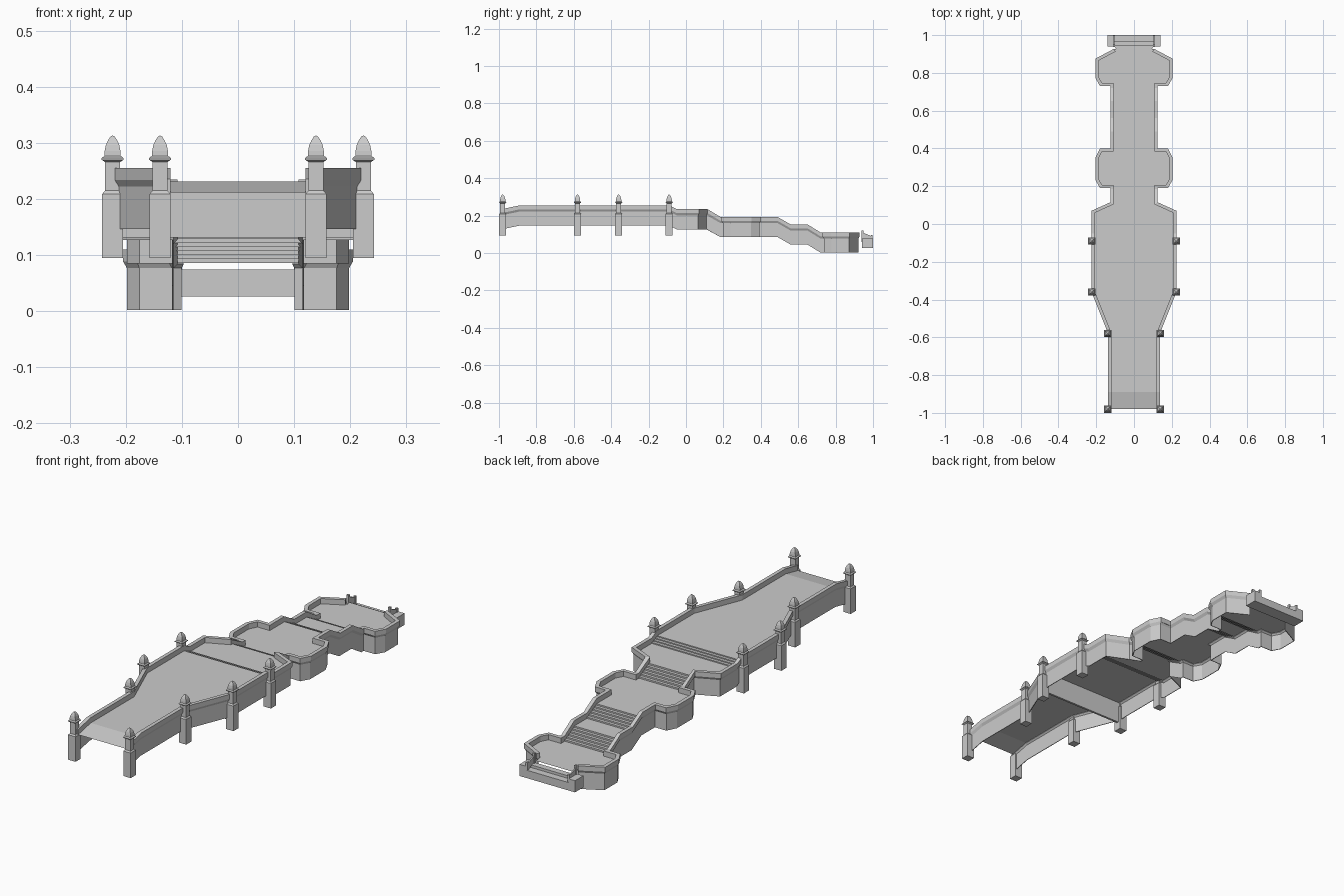
import bpy, bmesh
from mathutils import Vector

if "Cube" in bpy.data.objects:
    bpy.data.objects.remove(bpy.data.objects["Cube"])

stone = bpy.data.materials.new("pale_stone")
stone.use_nodes = True
stone.diffuse_color = (0.6, 0.6, 0.6, 1)
stone.node_tree.nodes["Principled BSDF"].inputs["Base Color"].default_value = (0.6, 0.6, 0.6, 1)


def finish(name, bm, mirror=False, fix=True):
    if fix:
        bmesh.ops.recalc_face_normals(bm, faces=bm.faces)
    mesh = bpy.data.meshes.new(name)
    bm.to_mesh(mesh)
    bm.free()
    mesh.materials.append(stone)
    obj = bpy.data.objects.new(name, mesh)
    bpy.context.collection.objects.link(obj)
    if mirror:
        obj.modifiers.new("mirror", 'MIRROR').use_mirror_merge = False
    return obj


def skin(bm, rings, closed=True):
    """Join successive rings of points with quads."""
    rows = [[bm.verts.new(p) for p in r] for r in rings]
    n = len(rows[0])
    for a, b in zip(rows, rows[1:]):
        for i in range(n if closed else n - 1):
            j = (i + 1) % n
            bm.faces.new((a[i], a[j], b[j], b[i]))
    return rows


def box(bm, x0, x1, y0, y1, z0, z1):
    rows = skin(bm, [[(x0, y0, z), (x1, y0, z), (x1, y1, z), (x0, y1, z)] for z in (z0, z1)])
    for r in rows:
        bm.faces.new(r)


# Half plan of the walkway (x, y) and height of the coping along y
PLAN = [(.137, -.98), (.137, -.58), (.225, -.36), (.225, .07), (.125, .115),
        (.125, .19), (.18, .19), (.205, .235), (.205, .35), (.18, .40), (.125, .40),
        (.125, .73), (.18, .73), (.205, .775), (.205, .875), (.105, .928)]
TOP = [(-.98, .236), (-.89, .255), (-.09, .255), (-.05, .235), (.115, .235), (.185, .193),
       (.49, .193), (.56, .153), (.65, .153), (.72, .110), (.94, .110)]
FLIGHTS = {(-.09, -.05): 4, (.115, .185): 6, (.49, .56): 6, (.65, .72): 6}
FLOOR_DROP = .024
WALL_HEIGHT = .108


def top_at(y):
    for (y0, z0), (y1, z1) in zip(TOP, TOP[1:]):
        if y <= y1:
            return z0 + (z1 - z0) * (y - y0) / (y1 - y0)
    return TOP[-1][1]


def subdivide(extra):
    """Plan points with additional points at the given y values."""
    out = [PLAN[0]]
    for (x0, y0), (x1, y1) in zip(PLAN, PLAN[1:]):
        for y in sorted(extra):
            if y0 + 1e-4 < y < y1 - 1e-4:
                out.append((x0 + (x1 - x0) * (y - y0) / (y1 - y0), y))
        out.append((x1, y1))
    return out


# Parapet walls: a moulded section swept along the half plan with mitred corners
path = [Vector(p) for p in subdivide([y for y, z in TOP])]
rings = []
for i, p in enumerate(path):
    dirs = []
    if i > 0:
        dirs.append((p - path[i - 1]).normalized())
    if i < len(path) - 1:
        dirs.append((path[i + 1] - p).normalized())
    normals = [Vector((d.y, -d.x)) for d in dirs]
    miter = sum(normals, Vector((0, 0))).normalized()
    miter /= miter.dot(normals[0])
    t = top_at(p.y)
    section = [(0, 0), (0, -.021), (-.007, -.033), (-.007, -WALL_HEIGHT),
               (-.010, -WALL_HEIGHT), (-.010, -.033), (-.017, -.026), (-.017, 0)]
    rings.append([(*(p + miter * o), max(t + dz, 0)) for o, dz in section])
bm = bmesh.new()
rows = skin(bm, rings)
bm.faces.new(rows[0])
bm.faces.new(rows[-1])
finish("parapet_wall", bm, mirror=True)

# Walking surface: ramp, terraces and stair flights in one sheet
steps = {}
for (y0, y1), n in FLIGHTS.items():
    za, zb = top_at(y0) - FLOOR_DROP, top_at(y1) - FLOOR_DROP
    for k in range(n):
        y = y0 + (y1 - y0) * k / (n - 1)
        steps[round(y, 4)] = (za + (zb - za) * k / n, za + (zb - za) * (k + 1) / n)
marks = [y for y, z in TOP] + list(steps)
rows = []
for x, y in subdivide(sorted(set(round(m, 4) for m in marks))):
    levels = steps.get(round(y, 4), (top_at(y) - FLOOR_DROP,))
    for z in levels:
        rows.append((x - .009, y, z))
rows.append((.105, .945, rows[-1][2]))
bm = bmesh.new()
prev = None
for x, y, z in rows:
    cur = [bm.verts.new((-x, y, z)), bm.verts.new((x, y, z))]
    if prev and (abs(prev[0].co.y - y) > 1e-4 or abs(prev[0].co.z - z) > 1e-4):
        bm.faces.new((prev[0], prev[1], cur[1], cur[0]))
    prev = cur
finish("walkway_floor", bm, fix=False)

# Cross beam under the deck
bm = bmesh.new()
box(bm, -.215, .215, -.362, -.352, .131, .2305)
finish("cross_beam", bm)

# Square posts with a collar and a pointed four-sided cap
POST = [(.0185, .095), (.0185, .209), (.0135, .215), (.0135, .266), (.0195, .270),
        (.0195, .273), (.0145, .277), (.0140, .286), (.0120, .296), (.0085, .304),
        (.0040, .311), (.0005, .313)]
for name, x, y in (("front_post", .139, -.98), ("ramp_post", .139, -.58),
                   ("deck_post", .2235, -.36), ("stair_post", .2235, -.09)):
    bm = bmesh.new()
    rows = skin(bm, [[(x + sx * h, y + sy * h, z) for sx, sy in ((-1, -1), (1, -1), (1, 1), (-1, 1))]
                     for h, z in POST])
    bm.faces.new(rows[0])
    bm.faces.new(rows[-1])
    finish(name, bm, mirror=True)

# End landing: plinth with a shallow step between cheek blocks
bm = bmesh.new()
box(bm, -.14, .14, .94, 1.0, .026, .062)
box(bm, -.11, .11, .94, .968, .062, .074)
for s in (-1, 1):
    box(bm, *sorted((s * .108, s * .14)), .94, 1.0, .062, .079)
finish("end_landing", bm)

# Small handrails at the end steps
bm = bmesh.new()
box(bm, .100, .110, .938, .950, .06, .120)
box(bm, .100, .110, .988, .998, .06, .096)
rows = skin(bm, [[(x, y, z + dz) for x, dz in ((.102, -.03), (.108, -.03), (.108, 0), (.102, 0))]
                 for y, z in ((.945, .110), (.993, .090))])
finish("end_handrail", bm, mirror=True)
